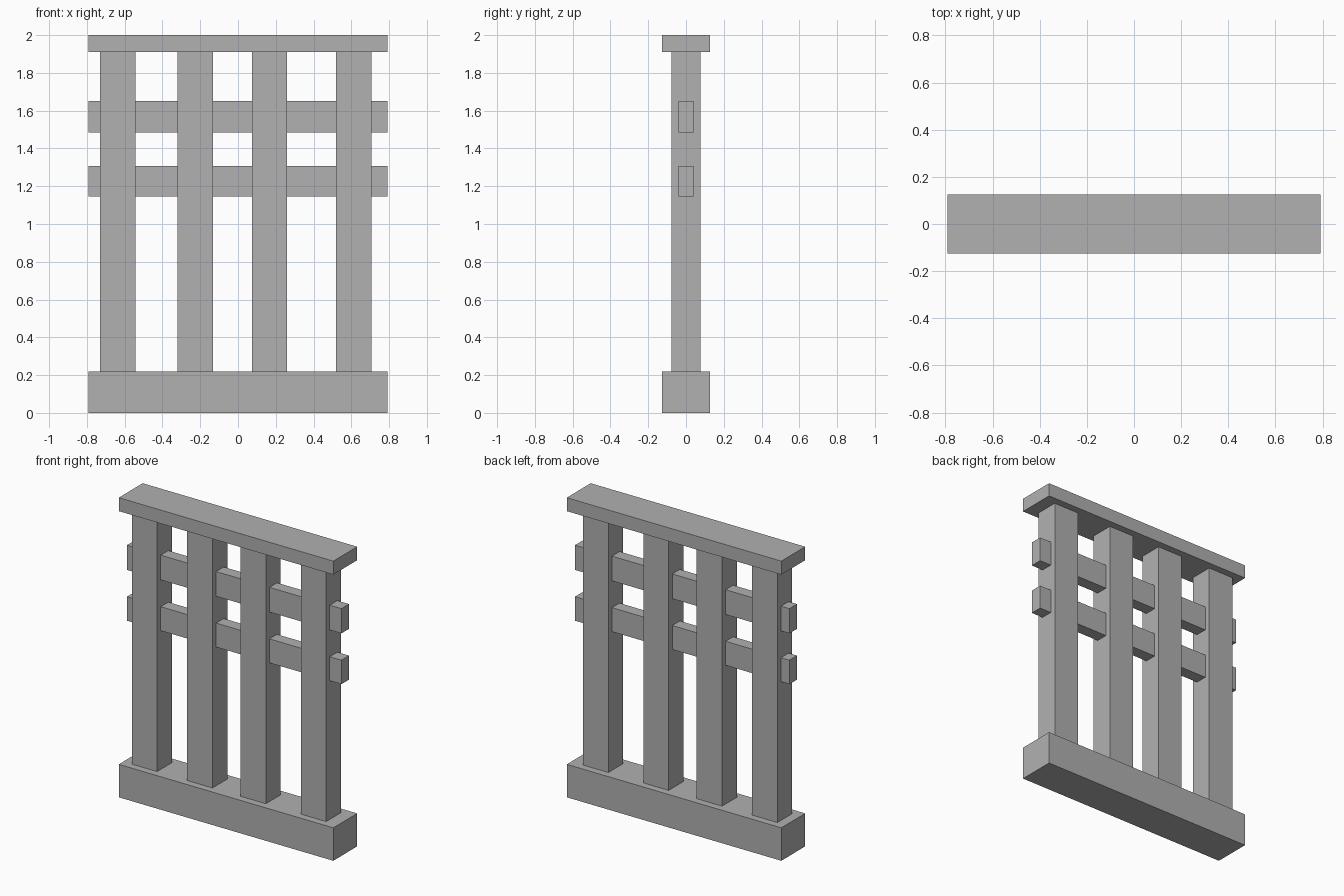
import bpy

default_cube = bpy.data.objects.get("Cube")
if default_cube:
    bpy.data.objects.remove(default_cube, do_unlink=True)

stone = bpy.data.materials.new("plain_grey")
stone.use_nodes = True
grey = (0.44, 0.44, 0.44, 1)
stone.diffuse_color = grey
stone.node_tree.nodes["Principled BSDF"].inputs["Base Color"].default_value = grey


def block(name, x_range, depth, z_range):
    """Box between two x and two z limits, centred on y = 0."""
    (x0, x1), (z0, z1) = x_range, z_range
    bpy.ops.mesh.primitive_cube_add(size=1, location=((x0 + x1) / 2, 0, (z0 + z1) / 2))
    part = bpy.context.object
    part.name = name
    part.scale = (x1 - x0, depth, z1 - z0)
    bpy.ops.object.transform_apply(location=False, rotation=False, scale=True)
    part.data.materials.append(stone)
    return part


full_width = (-0.792, 0.792)
base_top, cap_bottom = 0.22, 1.91

# Base and cap beams
block("base_beam", full_width, 0.252, (0, base_top))
block("cap_beam", full_width, 0.252, (cap_bottom, 2))

# Unevenly spaced upright posts
post_width = 0.187
for i, x in enumerate((-0.636, -0.227, 0.167, 0.612), start=1):
    block(f"post_{i}", (x - post_width / 2, x + post_width / 2), 0.156, (base_top, cap_bottom))

# Cross rails running through the posts
block("lower_rail", full_width, 0.08, (1.146, 1.306))
block("upper_rail", full_width, 0.08, (1.485, 1.65))
